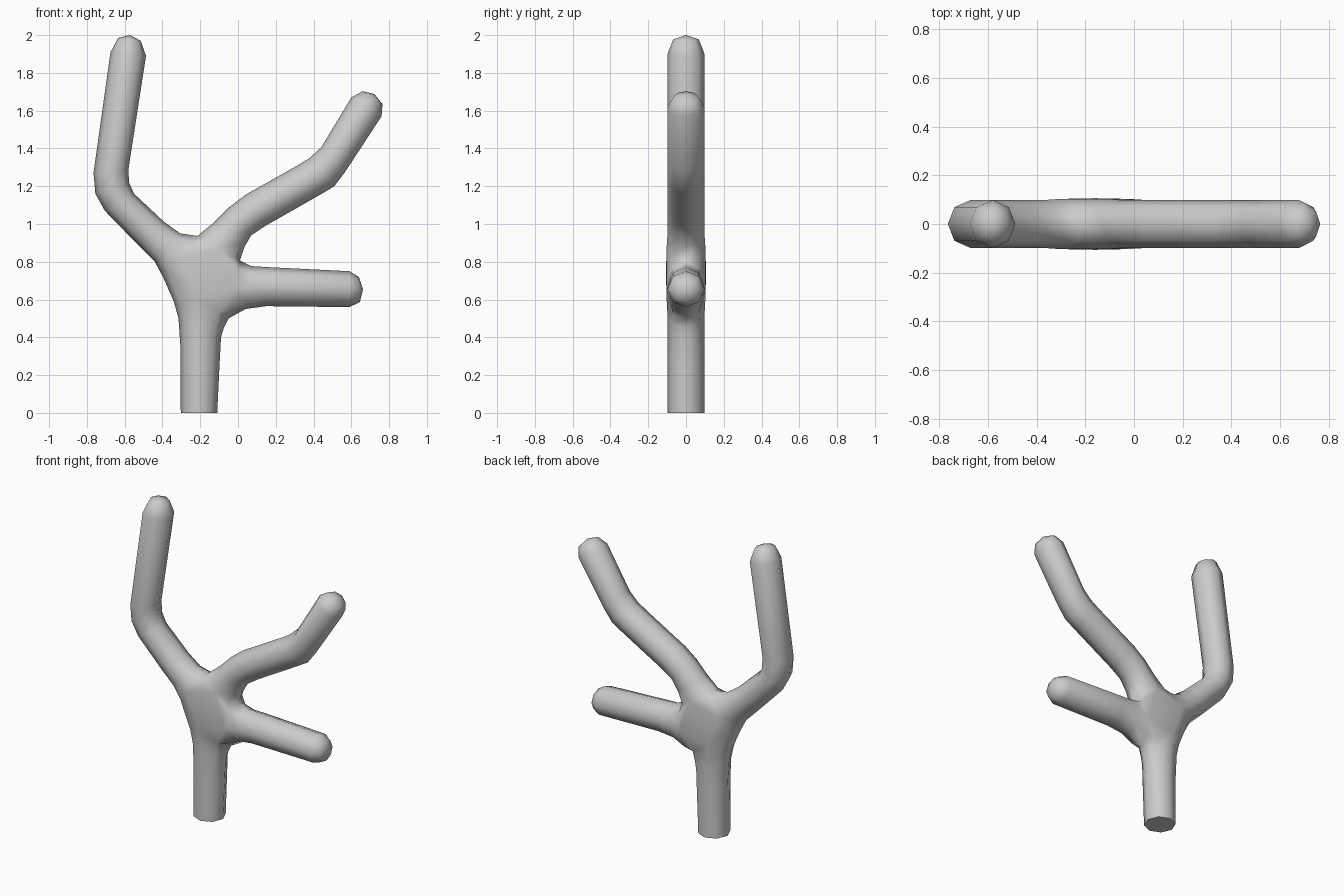
import bpy, bmesh
from math import sin, cos, pi

if "Cube" in bpy.data.objects:
    bpy.data.objects.remove(bpy.data.objects["Cube"])

DEPTH = 0.098  # half thickness front to back

# Each limb: outline pairs (x, z, x, z) from the hub outwards, small end ring, then tip point
A, B, C, D = (-0.395, 0.715), (-0.215, 0.937), (0.01, 0.807), (-0.05, 0.5)
left = [(*A, *B), (-0.44, 0.80, -0.305, 0.95), (-0.53, 0.89, -0.39, 1.01),
        (-0.705, 1.07, -0.55, 1.16), (-0.755, 1.16, -0.577, 1.22),
        (-0.765, 1.27, -0.58, 1.29), (-0.675, 1.91, -0.487, 1.89),
        (-0.635, 1.985, -0.515, 1.97)]
right = [(*B, *C), (-0.125, 1.01, 0.035, 0.88), (-0.045, 1.09, 0.07, 0.94),
         (0.04, 1.155, 0.145, 0.99), (0.315, 1.31, 0.435, 1.155),
         (0.38, 1.35, 0.51, 1.20), (0.44, 1.405, 0.57, 1.28),
         (0.60, 1.67, 0.76, 1.57), (0.66, 1.703, 0.765, 1.635)]
side = [(*C, *D), (0.07, 0.777, 0.04, 0.55), (0.15, 0.772, 0.15, 0.565),
        (0.59, 0.75, 0.59, 0.56), (0.64, 0.72, 0.645, 0.587)]
trunk = [(*D, *A), (-0.075, 0.45, -0.34, 0.59), (-0.09, 0.40, -0.315, 0.5),
         (-0.098, 0.25, -0.305, 0.35), (-0.11, 0, -0.303, 0)]
limbs = [(left, (-0.573, 2.0)), (right, (0.722, 1.688)), (side, (0.662, 0.655)), (trunk, None)]

bm = bmesh.new()


def ring(pair, depth):
    """Eight-sided section spanning two outline points."""
    x0, z0, x1, z1 = pair
    out = []
    for k in range(8):
        c, s = cos(k * pi / 4), sin(k * pi / 4)
        out.append(bm.verts.new(((x0 + x1) / 2 + c * (x0 - x1) / 2, -depth * s,
                                 (z0 + z1) / 2 + c * (z0 - z1) / 2)))
    return out


# Limbs with rounded tips; the trunk ends flat on the ground
hub_rings = []
for pairs, tip in limbs:
    rings = []
    for i, p in enumerate(pairs):
        depth = 0.103 if i == 0 else DEPTH
        if tip and i == len(pairs) - 1:
            depth = 0.068
        rings.append(ring(p, depth))
    hub_rings.append(rings[0])
    for a, b in zip(rings, rings[1:]):
        for k in range(8):
            n = (k + 1) % 8
            bm.faces.new((a[k], a[n], b[n], b[k]))
    end = rings[-1]
    if tip:
        apex = bm.verts.new((tip[0], 0, tip[1]))
        for k in range(8):
            bm.faces.new((end[k], end[(k + 1) % 8], apex))
    else:
        bm.faces.new(end)

# Hub patches, front and back, joining the four limbs
for sign in (1, -1):
    centre = bm.verts.new((-0.16, -0.106 * sign, 0.74))
    for i in range(4):
        p, n = hub_rings[i - 1], hub_rings[i]
        bm.faces.new((p[3 * sign], n[0], n[sign]))
        bm.faces.new((p[2 * sign], p[3 * sign], n[sign], n[2 * sign]))
        bm.faces.new((p[2 * sign], n[2 * sign], centre))

bmesh.ops.remove_doubles(bm, verts=bm.verts[:], dist=0.0005)
bmesh.ops.recalc_face_normals(bm, faces=bm.faces[:])

mesh = bpy.data.meshes.new("branching_trunk")
bm.to_mesh(mesh)
bm.free()
obj = bpy.data.objects.new("branching_trunk", mesh)
bpy.context.collection.objects.link(obj)
bpy.context.view_layer.objects.active = obj
obj.select_set(True)
bpy.ops.object.shade_smooth_by_angle(angle=1.2)
